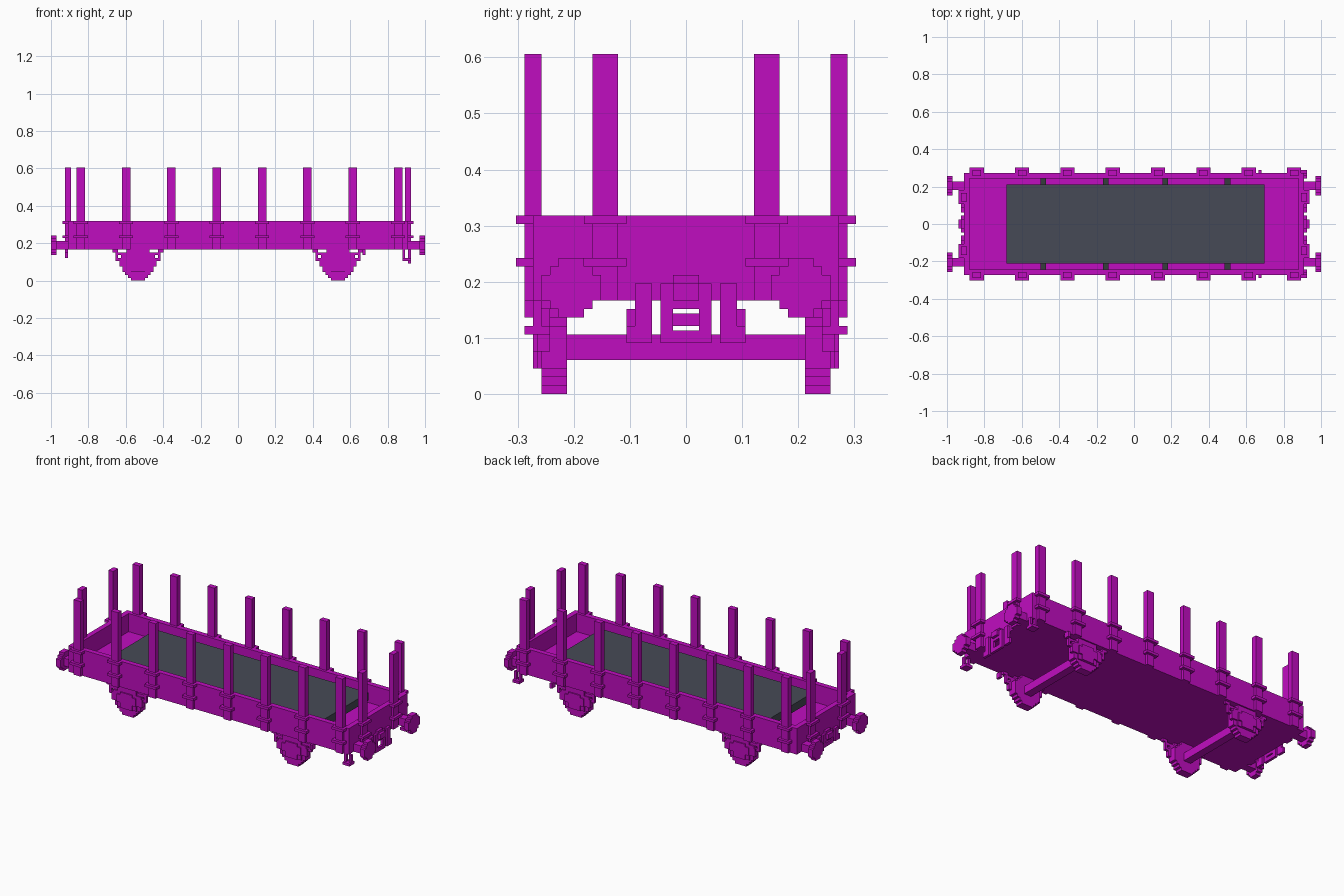
import bpy
import bmesh
from mathutils import Matrix, Vector

cube = bpy.data.objects.get("Cube")
if cube:
    bpy.data.objects.remove(cube)

U = 1 / 66  # one block of the model's grid


def material(name, rgb):
    m = bpy.data.materials.new(name)
    m.use_nodes = True
    color = (*rgb, 1)
    m.diffuse_color = color
    m.node_tree.nodes["Principled BSDF"].inputs["Base Color"].default_value = color
    return m


magenta = material("magenta paint", (0.53, 0.004, 0.53))
slate = material("slate load", (0.062, 0.068, 0.092))
dark = material("dark grey timber", (0.037, 0.045, 0.048))


def blocks(name, boxes, mat=magenta, at=(0, 0, 0), flip=(1, 1)):
    """One object from boxes ((x0, x1), (y0, y1), (z0, z1)) in grid units."""
    bm = bmesh.new()
    for box in boxes:
        low, high = Vector([r[0] for r in box]), Vector([r[1] for r in box])
        center = (low + high) / 2 + Vector(at)
        center = Vector((center.x * flip[0], center.y * flip[1], center.z))
        bmesh.ops.create_cube(bm, size=1, matrix=Matrix.Translation(center * U)
                              @ Matrix.Diagonal((*((high - low) * U), 1)))
    mesh = bpy.data.meshes.new(name)
    bm.to_mesh(mesh)
    bm.free()
    mesh.materials.append(mat)
    obj = bpy.data.objects.new(name, mesh)
    bpy.context.collection.objects.link(obj)
    return obj


# Body: floor and four low walls
blocks("floor", [((-60, 60), (-18, 18), (11, 14))])
for s, side in ((-1, "right"), (1, "left")):
    blocks(side + "_end_wall", [((58, 60), (-18, 18), (11, 21))], flip=(s, 1))
    blocks(side + "_long_wall", [((-58, 58), (16, 18), (11, 21))], flip=(1, s))

# Load resting on four cross timbers
blocks("load", [((-45, 46), (-14, 14), (16, 19))], slate)
for x in (-33, -11, 10, 32):
    blocks("cross_timber", [((x, x + 2), (-16, 16), (14, 16))], dark)

# Side stakes with two brackets each
for s in (-1, 1):
    for x in range(-57, 56, 16):
        blocks("side_stake", [((0, 3), (17, 19), (11, 40))], at=(x, 0, 0), flip=(1, s))
        for z in (15, 20):
            blocks("side_stake_bracket", [((-1, 4), (18, 20), (z, z + 1))],
                   at=(x, 0, 0), flip=(1, s))

for sx in (-1, 1):
    for sy in (-1, 1):
        f = (sx, sy)
        # End stakes and brackets
        blocks("end_stake", [((59, 61), (8, 11), (11, 40))], flip=f)
        for z in (15, 20):
            blocks("end_stake_bracket", [((60, 62), (7, 12), (z, z + 1))], flip=f)
        # Buffers: shaft and stepped round head
        blocks("buffer_shaft", [((60, 64), (12, 15), (11, 14))], flip=f)
        blocks("buffer_head", [((64, 66), (13.5 - a, 13.5 + a), (12.5 - b, 12.5 + b))
                               for a, b in ((1.5, 3.5), (2.5, 2.5), (3.5, 1.5))], flip=f)
        # Brake hoses
        low = 6 if sx > 0 else 8
        blocks("brake_hose", [((60, 61), (4, 6), (low, 13)),
                              ((60, 61), (6, 7), (low, low + 2))], flip=f)
    # Coupling link
    low = 6 if sx > 0 else 8
    blocks("coupling", [((60, 61), (-3, -1.5), (low, 13)), ((60, 61), (1.5, 3), (low, 13)),
                        ((60, 61), (-1.5, 1.5), (low, low + 1.5)),
                        ((60, 61), (-1.5, 1.5), (10, 14)),
                        ((61, 62), (-1.5, 1.5), (11, 13))], flip=(sx, 1))

for s in (-1, 1):
    # Boarding step and small side tab
    blocks("boarding_step", [((58, 59), (17, 18), (7, 11)), ((60, 61), (17, 18), (7, 11)),
                             ((58, 61), (16, 19), (7, 8))], flip=(1, s))
    blocks("side_tab", [((44, 45), (17, 19), (9, 11))], flip=(1, s))

# Running gear
WHEEL = ((2.5, 5.5), (3.5, 4.5), (4.5, 3.5), (5.5, 2.5))
for x in (-35.3, 35.3):
    blocks("axle", [((-1.5, 1.5), (-14, 14), (4, 7))], at=(x, 0, 0))
    for s in (-1, 1):
        f, at = (1, s), (x, 0, 0)
        blocks("wheel", [((-a, a), (14, 17), (5.5 - b, 5.5 + b)) for a, b in WHEEL],
               at=at, flip=f)
        blocks("axle_guard", [((-4, 4), (16, 17.5), (3, 11)),
                              ((-6.5, 6.5), (16, 17.5), (5, 8))], at=at, flip=f)
        blocks("axle_box", [((-2.5, 2.5), (17, 18), (3, 9)),
                            ((-4, 4), (17, 18), (5, 8))], at=at, flip=f)
        blocks("leaf_spring", [((-12 + 4, 8), (16, 17), (9, 10)),
                               ((-6, 6), (16, 17.5), (8, 9)),
                               ((-8, -7), (16, 17), (7, 11)), ((7, 8), (16, 17), (7, 11)),
                               ((-9, -8), (16, 17), (10, 11)), ((8, 9), (16, 17), (10, 11)),
                               ((-8, -6), (16, 17), (7, 8)), ((6, 8), (16, 17), (7, 8))],
               at=at, flip=f)
